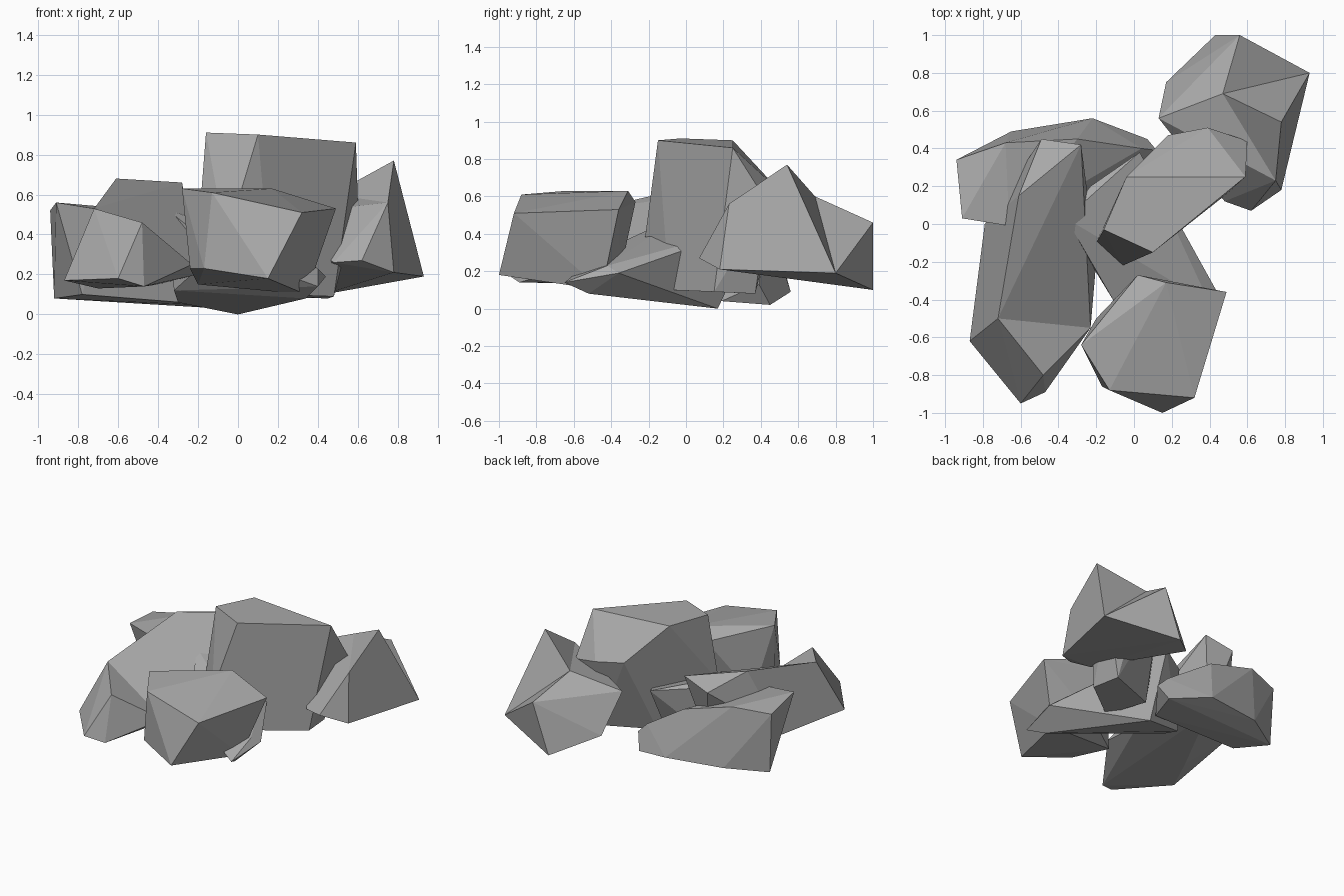
import bpy
import bmesh
import math

# Remove the default object
default_cube = bpy.data.objects.get("Cube")
if default_cube:
    bpy.data.objects.remove(default_cube, do_unlink=True)

# Single stone colour
stone = bpy.data.materials.new("grey_stone")
stone.use_nodes = True
stone_colour = (0.4, 0.4, 0.4, 1.0)
stone.diffuse_color = stone_colour
shader = next(node for node in stone.node_tree.nodes if node.type == "BSDF_PRINCIPLED")
shader.inputs["Base Color"].default_value = stone_colour
shader.inputs["Roughness"].default_value = 0.9


def boulder(name, corners, hollows=()):
    """Chiselled rock wrapped around corner points given in hundredths.

    Each hollow names two corners whose ridge is turned into a shallow valley.
    """
    bm = bmesh.new()
    verts = [bm.verts.new([value / 100 for value in corner]) for corner in corners]
    hull = bmesh.ops.convex_hull(bm, input=verts)
    for start, end in hollows:
        ridge = bm.edges.get((verts[start], verts[end]))
        if ridge:
            bmesh.utils.edge_rotate(ridge, False)
    leftovers = set(hull["geom_interior"]) | set(hull["geom_unused"])
    loose = [item for item in leftovers if isinstance(item, bmesh.types.BMVert)]
    bmesh.ops.delete(bm, geom=loose, context="VERTS")
    # Merge nearly coplanar triangles into broad facets
    bmesh.ops.dissolve_limit(bm, angle_limit=math.radians(4),
                             verts=bm.verts[:], edges=bm.edges[:])
    bmesh.ops.recalc_face_normals(bm, faces=bm.faces[:])
    mesh = bpy.data.meshes.new(name)
    bm.to_mesh(mesh)
    bm.free()
    mesh.materials.append(stone)
    rock = bpy.data.objects.new(name, mesh)
    bpy.context.scene.collection.objects.link(rock)


# Blocky rock at the front
boulder("front_rock", [
    (-28, -64, 63), (2, -27, 57), (17, -31, 63), (49, -36, 53),
    (32, -92, 51), (-13, -88, 61), (15, -100, 18), (-24, -70, 23),
    (-17, -86, 23), (34, -45, 10), (-20, -50, 15), (5, -35, 20),
])

# Long rock lying towards the front on one side, its top slightly hollow
boulder("long_side_rock", [
    (-61, 15, 68), (-28, 42, 66), (-72, -50, 53), (-48, -80, 46),
    (-23, -55, 25), (-87, -62, 17), (-60, -95, 18), (-47, -89, 14),
    (-49, 45, 60), (-79, 0, 20), (-20, -20, 20),
    (-70, -30, 13), (-40, 30, 15),
], hollows=[(3, 1), (3, 0), (0, 4)])

# Low slab under the middle of the pile, rising towards the back
boulder("base_slab", [
    (44, -36, 19), (40, -42, 23), (40, -65, 14), (34, -52, 8),
    (-36, 3, 53), (-23, 20, 47), (3, 38, 45), (-10, -42, 32),
    (-32, -6, 12), (-30, 10, 6), (0, 17, 0),
])

# Broad rock across the back
boulder("back_rock", [
    (-92, 33, 8), (-78, 11, 10), (-3, 19, 4), (7, 45, 2),
    (-94, 34, 52), (-91, 3, 56), (-66, -1, 52), (-68, 43, 54),
    (-65, 49, 10), (-22, 56, 9), (4, 40, 21), (12, 39, 13),
    (-30, 45, 43),
])

# Pointed rock at the far corner, with valleys beside its peak
boulder("pointed_rock", [
    (78, 54, 77), (56, 100, 46), (13, 56, 49), (47, 69, 60),
    (93, 80, 19), (43, 100, 10), (75, 23, 56), (78, 18, 21),
    (62, 7, 27), (48, 12, 26), (17, 75, 22),
], hollows=[(0, 1), (0, 2)])

# Tall central rock on a narrower foot
boulder("tall_rock", [
    (10, -15, 90), (-16, -3, 91), (-4, 25, 90), (59, 25, 86),
    (18, 47, 65), (39, 51, 62), (60, 44, 56), (-6, -22, 37),
    (-20, -10, 40), (17, -9, 10), (48, 15, 9), (45, 37, 8),
    (8, 22, 9),
])
